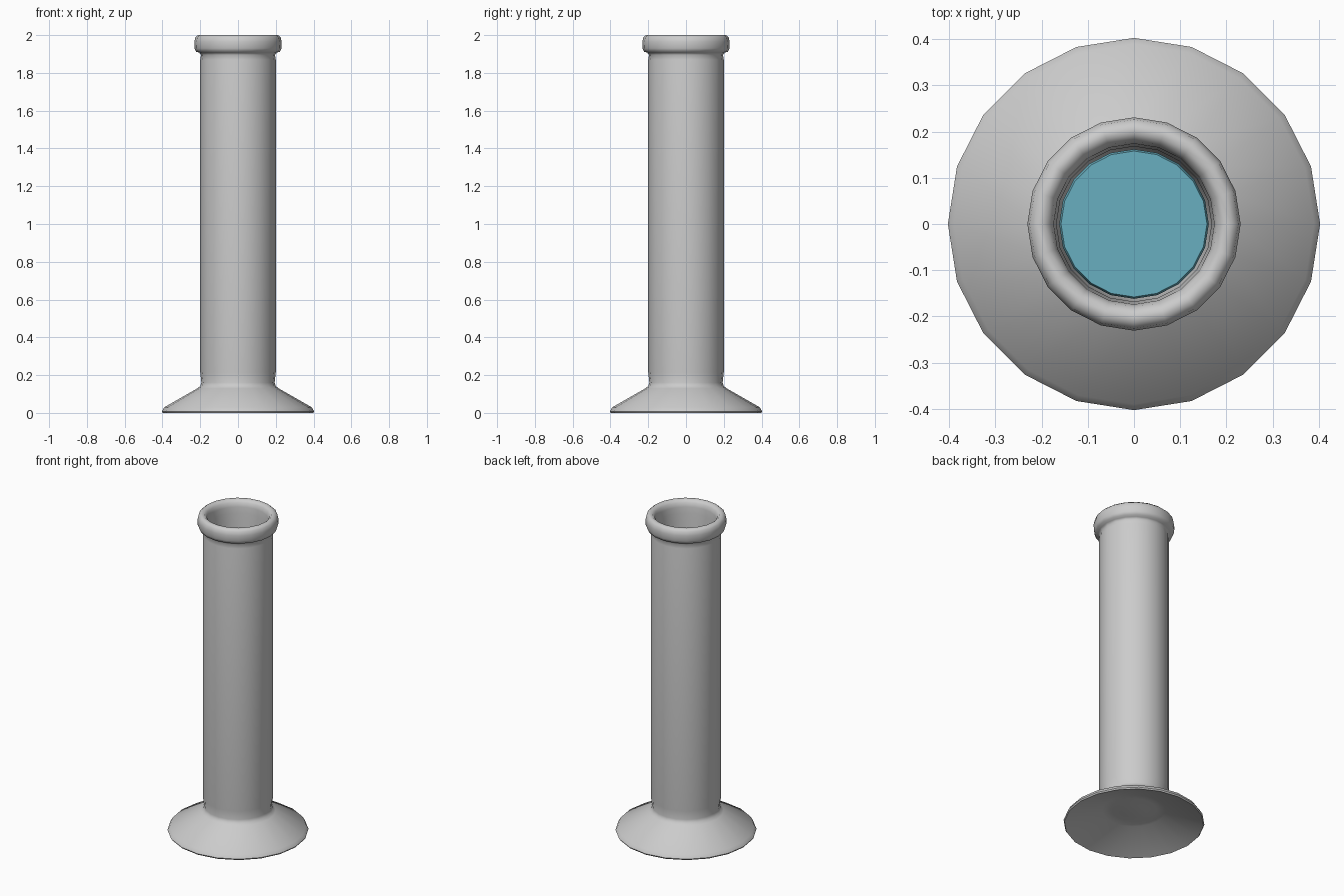
import bpy, bmesh, math

if "Cube" in bpy.data.objects:
    bpy.data.objects.remove(bpy.data.objects["Cube"])

SIDES = 20


def lathe(name, profile, angle=40, color=None):
    """Revolve an (r, z) profile around z; points with r = 0 become poles."""
    bm = bmesh.new()
    rings = []
    for r, z in profile:
        if r == 0:
            rings.append([bm.verts.new((0, 0, z))])
        else:
            rings.append([bm.verts.new((r * math.cos(2 * math.pi * i / SIDES),
                                        r * math.sin(2 * math.pi * i / SIDES), z))
                          for i in range(SIDES)])
    for a, b in zip(rings, rings[1:]):
        for i in range(SIDES):
            j = (i + 1) % SIDES
            corners = [a[i % len(a)], a[j % len(a)], b[j % len(b)], b[i % len(b)]]
            bm.faces.new(list(dict.fromkeys(corners)))
    bmesh.ops.recalc_face_normals(bm, faces=bm.faces)
    mesh = bpy.data.meshes.new(name)
    bm.to_mesh(mesh)
    bm.free()
    obj = bpy.data.objects.new(name, mesh)
    bpy.context.collection.objects.link(obj)
    bpy.ops.object.select_all(action='DESELECT')
    obj.select_set(True)
    bpy.context.view_layer.objects.active = obj
    bpy.ops.object.shade_smooth_by_angle(angle=math.radians(angle))
    if color:
        mat = bpy.data.materials.new(name)
        mat.diffuse_color = color
        mat.use_nodes = True
        mat.node_tree.nodes["Principled BSDF"].inputs["Base Color"].default_value = mat.diffuse_color
        mesh.materials.append(mat)
    return obj


# Hollow vessel: concave foot, straight tube, rolled lip, inner wall and floor
lathe("cylinder_vessel", [
    (0, 0.085), (0.07, 0.08), (0.13, 0.09), (0.18, 0.085), (0.385, 0.005),
    (0.398, 0.0), (0.403, 0.008), (0.39, 0.03),
    (0.215, 0.13), (0.2, 0.142), (0.194, 0.16), (0.2, 0.215),
    (0.2, 1.87), (0.196, 1.895), (0.205, 1.907), (0.222, 1.912),
    (0.23, 1.93), (0.231, 1.965), (0.226, 1.988), (0.212, 2.0),
    (0.195, 2.0), (0.18, 1.985), (0.174, 1.96), (0.173, 1.92),
    (0.168, 1.87), (0.164, 0.2), (0.15, 0.155), (0, 0.145),
], angle=60)

# Liquid fill inside the tube
lathe("liquid", [
    (0, 0.155), (0.145, 0.165), (0.16, 0.205), (0.162, 1.09),
    (0.158, 1.1), (0, 1.1),
], color=(0.14, 0.43, 0.53, 1))
